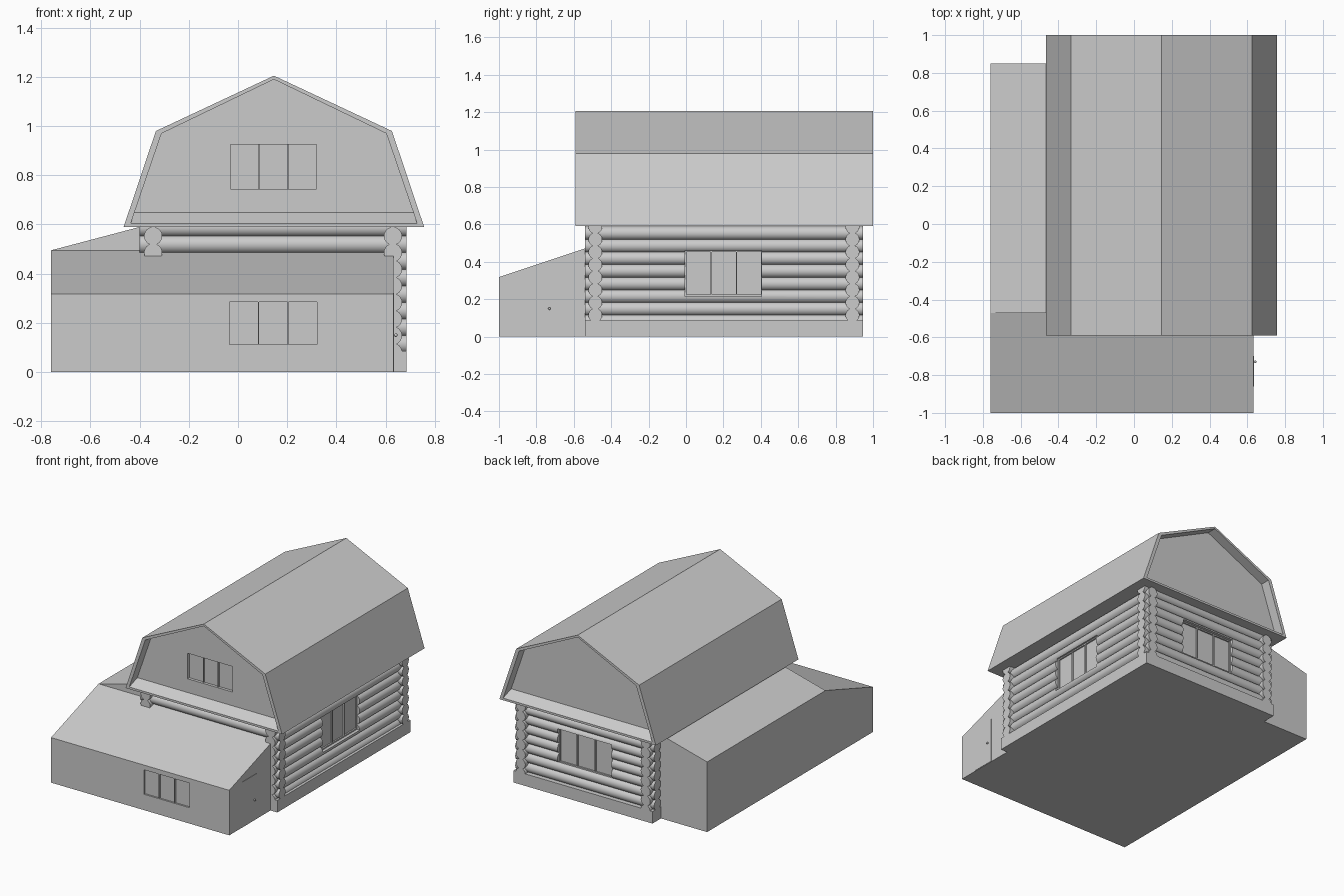
import bpy, bmesh, math
from mathutils import Vector

if "Cube" in bpy.data.objects:
    bpy.data.objects.remove(bpy.data.objects["Cube"])


def make(name, verts, faces):
    me = bpy.data.meshes.new(name)
    bm = bmesh.new()
    vs = [bm.verts.new(v) for v in verts]
    for f in faces:
        bm.faces.new([vs[i] for i in f])
    bmesh.ops.recalc_face_normals(bm, faces=bm.faces)
    bm.to_mesh(me)
    bm.free()
    ob = bpy.data.objects.new(name, me)
    bpy.context.collection.objects.link(ob)
    return ob


def loft(name, loops):
    """Skin a row of equal-sized loops and cap both ends."""
    n = len(loops[0])
    faces = [[k * n + i, k * n + (i + 1) % n, (k + 1) * n + (i + 1) % n, (k + 1) * n + i]
             for k in range(len(loops) - 1) for i in range(n)]
    faces += [list(range(n)), [(len(loops) - 1) * n + i for i in range(n)]]
    return make(name, [v for lp in loops for v in lp], faces)


def box(name, lo, hi):
    (a, b, c), (d, e, f) = lo, hi
    return loft(name, [[(a, b, z), (d, b, z), (d, e, z), (a, e, z)] for z in (c, f)])


def cut(ob, cutter):
    m = ob.modifiers.new("cut", 'BOOLEAN')
    m.operation, m.solver, m.object = 'DIFFERENCE', 'EXACT', cutter
    cutter.hide_render = True
    cutter.hide_set(True)


def log(name, axis, across, z, lo, hi, r=0.037):
    """Round log along x or y with flat ends."""
    loops = []
    for t in (lo, hi):
        ring = [(across + r * math.cos(a), z + r * math.sin(a))
                for a in (2 * math.pi * i / 24 for i in range(24))]
        loops.append([(t, p, q) if axis == 'x' else (p, t, q) for p, q in ring])
    ob = loft(name, loops)
    for p in ob.data.polygons:
        p.use_smooth = len(p.vertices) == 4
    return ob


# Stone base
box("foundation", (-0.40, -0.54, 0), (0.685, 0.945, 0.085))

# Front and left lean-to annexes
front = loft("front_annex", [[(x, -1, 0), (x, -0.47, 0), (x, -0.47, 0.495), (x, -1, 0.318)]
                             for x in (-0.76, 0.632)])
loft("left_annex", [[(-0.76, y, 0), (-0.345, y, 0), (-0.345, y, 0.59), (-0.40, y, 0.59), (-0.76, y, 0.495)]
                    for y in (-0.47, 0.85)])

# Annex window: three recessed panes
for i in range(3):
    x = -0.034 + i * 0.12
    cut(front, box("annex_pane_cutter", (x, -1.05, 0.112), (x + 0.115, -0.988, 0.285)))

# Annex door with knob
box("door", (0.62, -0.86, 0.002), (0.635, -0.70, 0.322))
bpy.ops.mesh.primitive_uv_sphere_add(segments=12, ring_count=8, radius=0.007, location=(0.642, -0.73, 0.15))
bpy.context.object.name = "door_knob"
bpy.ops.object.shade_smooth()

# Window openings in the log walls
right_cut = box("right_opening_cutter", (0.5, -0.005, 0.215), (0.75, 0.405, 0.46))
back_cut = box("back_opening_cutter", (-0.065, 0.75, 0.215), (0.355, 1.0, 0.46))

# Log walls, with the crossing courses staggered by half a log
STEP = 0.0675
for k in range(8):
    zy = 0.553 - k * STEP
    zx = zy + STEP / 2
    for side, x in (("left", -0.345), ("right", 0.63)):
        ob = log(side + "_wall_log", 'y', x, zy, -0.54, 0.945)
        if side == "right" and 0.17 < zy < 0.50:
            cut(ob, right_cut)
    for side, y in (("front", -0.485), ("back", 0.89)):
        ob = log(side + "_wall_log", 'x', y, zx, -0.40, 0.685)
        if side == "back" and 0.17 < zx < 0.50:
            cut(ob, back_cut)

# Triple window frames set into the log walls
frame = box("right_window_frame", (0.60, -0.005, 0.215), (0.645, 0.405, 0.46))
for i in range(3):
    y = 0.002 + i * 0.136
    cut(frame, box("right_pane_cutter", (0.635, y, 0.224), (0.7, y + 0.128, 0.452)))
frame = box("back_window_frame", (-0.065, 0.86, 0.215), (0.355, 0.905, 0.46))
for i in range(3):
    x = -0.058 + i * 0.139
    cut(frame, box("back_pane_cutter", (x, 0.895, 0.224), (x + 0.131, 0.95, 0.452)))

# Gambrel roof with recessed gables and sloping ledges
CX = 0.146


def gambrel(y, eave, zb, knee, zk, top):
    half = [(eave, zb), (knee, zk)]
    pts = [(-a, z) for a, z in half] + [(0, top)] + [(a, z) for a, z in half[::-1]]
    return [(CX + a, y, z) for a, z in pts]


outer = (0.611, 0.59, 0.48, 0.98, 1.205)
rim = (0.582, 0.605, 0.457, 0.97, 1.19)
wall = (0.568, 0.648, 0.457, 0.97, 1.19)
roof = loft("roof", [gambrel(-0.52, *wall), gambrel(-0.59, *rim), gambrel(-0.59, *outer),
                     gambrel(1.0, *outer), gambrel(1.0, *rim), gambrel(0.93, *wall)])

# Gable window: one recess with slim bars
cut(roof, box("gable_window_cutter", (-0.03, -0.58, 0.745), (0.32, -0.50, 0.925)))
for i in (1, 2):
    x = -0.03 + i * 0.35 / 3
    box("gable_window_bar", (x - 0.003, -0.512, 0.745), (x + 0.003, -0.495, 0.925))
